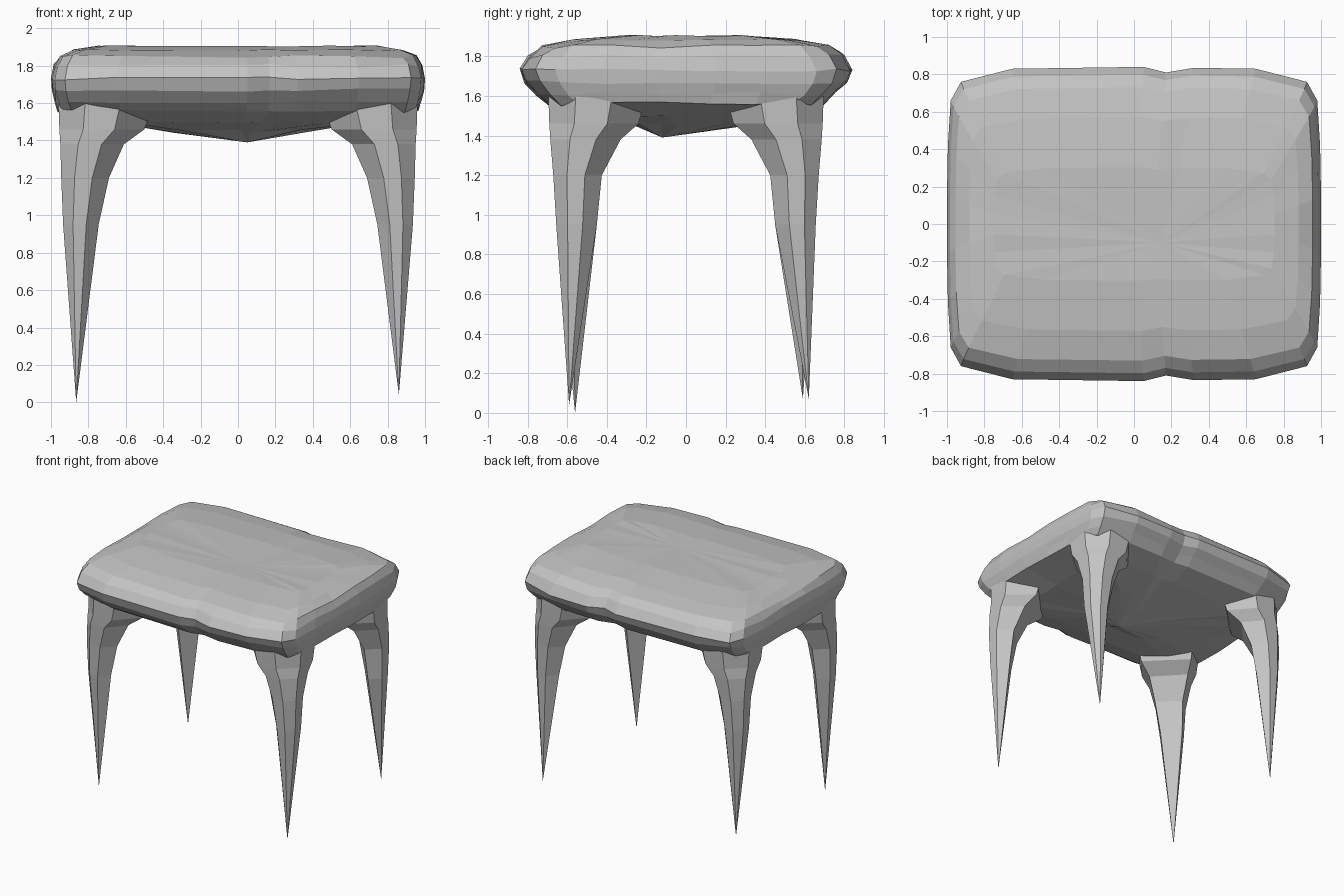
import bpy
import bmesh
import random

random.seed(4)

cube = bpy.data.objects.get("Cube")
if cube:
    bpy.data.objects.remove(cube, do_unlink=True)

# Single grey material
grey = bpy.data.materials.new("plain grey")
grey.use_nodes = True
colour = (0.55, 0.55, 0.55, 1)
grey.diffuse_color = colour
grey.node_tree.nodes["Principled BSDF"].inputs["Base Color"].default_value = colour


def loft(name, rings, start=None, end=None):
    """Skin a stack of equal rings, closing the ends to points or flat caps."""
    bm = bmesh.new()
    loops = [[bm.verts.new(p) for p in ring] for ring in rings]
    n = len(loops[0])
    for a, b in zip(loops, loops[1:]):
        for i in range(n):
            j = (i + 1) % n
            bm.faces.new((a[i], a[j], b[j], b[i]))
    for loop, tip in ((loops[0], start), (loops[-1], end)):
        if tip is None:
            bm.faces.new(loop)
        else:
            v = bm.verts.new(tip)
            for i in range(n):
                bm.faces.new((loop[i], loop[(i + 1) % n], v))
    bmesh.ops.recalc_face_normals(bm, faces=bm.faces[:])
    mesh = bpy.data.meshes.new(name)
    bm.to_mesh(mesh)
    bm.free()
    mesh.materials.append(grey)
    obj = bpy.data.objects.new(name, mesh)
    bpy.context.collection.objects.link(obj)
    return obj


# Seat: quarter outline mirrored round, with a shallow seam across its width
quarter = [(1, 0.15), (0.995, 0.42), (0.98, 0.66), (0.925, 0.76), (0.65, 0.83)]
half = quarter + [(0.32, 0.835), (0.17, 0.81), (0.05, 0.84)]
half += [(-x, y) for x, y in reversed(quarter)]
outline = half + [(x, -y) for x, y in reversed(half)]

# Height, width scale and depth scale, from belly to top
levels = [(1.45, 0.35, 0.3), (1.5, 0.7, 0.6), (1.56, 0.965, 0.83),
          (1.61, 0.98, 0.9), (1.67, 0.995, 0.97), (1.73, 1, 1),
          (1.8, 0.985, 0.95), (1.85, 0.955, 0.87), (1.885, 0.88, 0.68),
          (1.905, 0.75, 0.36)]


def wobble(z):
    return random.uniform(-0.01, 0.01) if z < 1.88 else random.uniform(-0.006, 0.003)


seat_rings = [[(x * sx, y * sy, z + wobble(z)) for x, y in outline]
              for z, sx, sy in levels]
loft("seat", seat_rings, (0.05, -0.12, 1.39), (0.15, -0.1, 1.9))

# Legs: six-sided section, flaring inward under the seat like a bracket
section = [(1, 0.35), (1, 0.72), (0.72, 1), (0.35, 1), (0, 0.6), (0.6, 0)]
# Height, outer x, outer y, inner x, inner y
stations = [(0.95, 0.935, 0.655, 0.745, 0.45), (1.2, 0.945, 0.67, 0.69, 0.425),
            (1.38, 0.95, 0.685, 0.61, 0.33), (1.46, 0.955, 0.69, 0.5, 0.24),
            (1.6, 0.96, 0.695, 0.45, 0.2)]


def leg(name, side, front, tip):
    rings = [[(side * (ix + u * (ox - ix)), front * (iy + v * (oy - iy)), z)
              for u, v in section] for z, ox, oy, ix, iy in stations]
    return loft(name, rings, tip)


leg("front_right_leg", -1, -1, (-0.865, -0.56, 0))
leg("front_left_leg", 1, -1, (0.86, -0.59, 0.04))
leg("back_right_leg", -1, 1, (-0.865, 0.59, 0.07))
leg("back_left_leg", 1, 1, (0.86, 0.62, 0.07))
